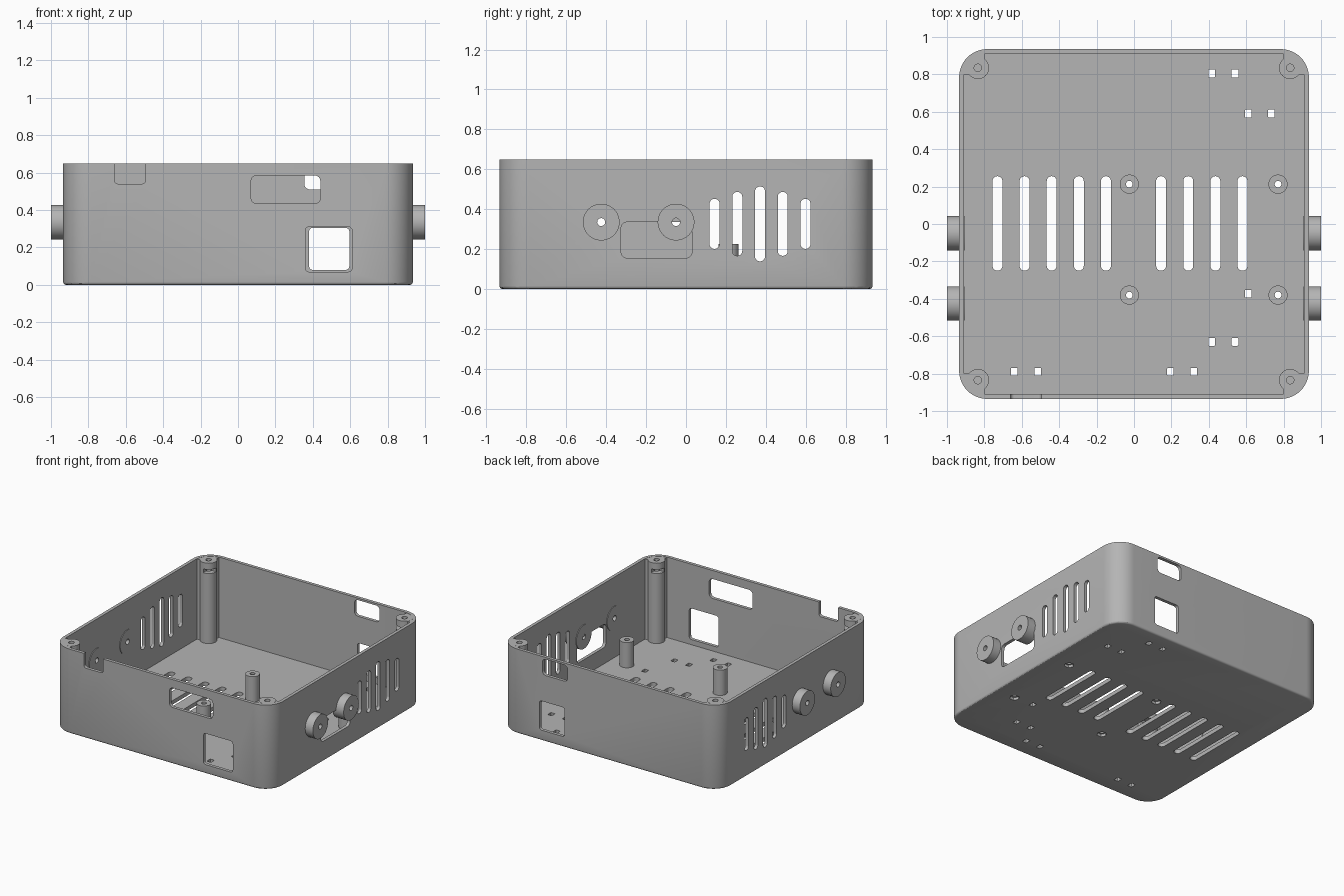
import bpy, bmesh, math
from mathutils import Vector

cube = bpy.data.objects.get("Cube")
if cube:
    bpy.data.objects.remove(cube)

grey = bpy.data.materials.new("grey plastic")
grey.use_nodes = True
GREY = (0.46, 0.46, 0.46, 1)
grey.diffuse_color = GREY
grey.node_tree.nodes["Principled BSDF"].inputs["Base Color"].default_value = GREY

H, WALL, HALF = 0.65, 0.025, 0.935
PLACE = {"x": lambda u, v, d: (d, u, v),
         "y": lambda u, v, d: (u, d, v),
         "z": lambda u, v, d: (u, v, d)}


def rounded(u, v, w, h, r, seg=8):
    """Outline of a rounded rectangle centred on (u, v)."""
    pts = []
    for k, (su, sv) in enumerate([(1, 1), (-1, 1), (-1, -1), (1, -1)]):
        cu, cv = u + su * (w / 2 - r), v + sv * (h / 2 - r)
        for i in range(seg + 1):
            a = (k + i / seg) * math.pi / 2
            pts.append((cu + r * math.cos(a), cv + r * math.sin(a)))
    return pts


def span(u0, u1, v0, v1, r=0.02):
    return rounded((u0 + u1) / 2, (v0 + v1) / 2, u1 - u0, v1 - v0, r)


def circle(u, v, r, n=40):
    return [(u + r * math.cos(2 * math.pi * i / n), v + r * math.sin(2 * math.pi * i / n))
            for i in range(n)]


def extrude(bm, axis, outline, lo, hi):
    """Add a closed prism of the outline between lo and hi on the axis."""
    pts = [p for i, p in enumerate(outline)
           if (Vector(p) - Vector(outline[i - 1])).length > 1e-4]
    a, b = [[bm.verts.new(PLACE[axis](u, v, d)) for u, v in pts] for d in (lo, hi)]
    faces = [bm.faces.new(a), bm.faces.new(b)]
    for i in range(len(pts)):
        faces.append(bm.faces.new((a[i - 1], a[i], b[i], b[i - 1])))
    bmesh.ops.recalc_face_normals(bm, faces=faces)


def make(name, prisms, bevel=0):
    bm = bmesh.new()
    for p in prisms:
        extrude(bm, *p)
    if bevel:
        low = [e for e in bm.edges if all(v.co.z < 0.001 for v in e.verts)]
        bmesh.ops.bevel(bm, geom=low, offset=bevel, segments=3, profile=0.5, affect="EDGES")
    mesh = bpy.data.meshes.new(name)
    bm.to_mesh(mesh)
    bm.free()
    mesh.materials.append(grey)
    obj = bpy.data.objects.new(name, mesh)
    bpy.context.collection.objects.link(obj)
    return obj


def cut(obj, prisms):
    """Subtract prisms from the object and bake the result."""
    tool = make("cutter", prisms)
    tool.hide_render = True
    mod = obj.modifiers.new("cut", "BOOLEAN")
    mod.operation, mod.solver, mod.object = "DIFFERENCE", "EXACT", tool
    deps = bpy.context.evaluated_depsgraph_get()
    mesh = bpy.data.meshes.new_from_object(obj.evaluated_get(deps))
    obj.modifiers.clear()
    obj.data = mesh
    bpy.data.objects.remove(tool)


# Open tray with rounded corners
shell = make("case_shell", [("z", rounded(0, 0, 2 * HALF, 2 * HALF, 0.15, 14), 0, H)], 0.015)
inner = 2 * (HALF - WALL)
cut(shell, [("z", rounded(0, 0, inner, inner, 0.125, 14), 0.03, H + 0.1)])

# Floor vents, tie holes and screw holes
floor = (-0.1, 0.1)
standoffs = [(x, y) for x in (-0.025, 0.77) for y in (-0.38, 0.213)]
vents = [-0.73 + 0.145 * i for i in range(5)] + [0.145 + 0.145 * i for i in range(4)]
pairs = [(0.415, 0.805), (0.61, 0.59), (0.415, -0.63), (-0.64, -0.79), (0.195, -0.79)]
ties = [(x + dx, y) for x, y in pairs for dx in (0, 0.125)] + [(0.61, -0.373)]
cuts = [("z", rounded(x, 0.003, 0.053, 0.505, 0.026), *floor) for x in vents]
cuts += [("z", rounded(x, y, 0.035, 0.042, 0.003, 2), *floor) for x, y in ties]
cuts += [("z", circle(x, y, 0.035, 6), *floor) for x, y in standoffs]
cut(shell, cuts)

# Side vents and side port
knob_y, knob_z = (-0.425, -0.05), 0.335
cuts = []
for i, tall in enumerate((0.25, 0.32, 0.375, 0.32, 0.25)):
    for side in (-1, 1):
        d = sorted((side * 0.85, side * 1.05))
        cuts.append(("x", rounded(0.143 + 0.114 * i, 0.326, 0.05, tall, 0.024), *d))
cuts.append(("x", span(-0.325, 0.03, 0.155, 0.335, 0.03), 0.85, 1.05))
cuts.append(("x", circle(knob_y[0], knob_z, 0.02, 20), -1.05, -0.85))
cuts.append(("x", circle(knob_y[1], knob_z, 0.02, 20), -1.05, -0.85))
cuts.append(("x", circle(knob_y[0], knob_z, 0.02, 20), 0.85, 1.05))

# Front and back ports
cuts += [("y", span(*s), -1.05, -0.85) for s in (
    (-0.66, -0.495, 0.54, 0.8), (0.07, 0.44, 0.435, 0.585, 0.03), (0.36, 0.61, 0.07, 0.31))]
cuts += [("y", span(*s), 0.85, 1.05) for s in (
    (0.355, 0.57, 0.51, 0.635, 0.03), (0.38, 0.595, 0.08, 0.305, 0.02))]
cut(shell, cuts)
parts = [shell]

# Round bosses on the sides, bored through
for side, label in ((1, "left"), (-1, "right")):
    for y, place in zip(knob_y, ("front", "rear")):
        d = sorted((side * 0.905, side * 1.0))
        boss = make(f"{label}_{place}_boss", [("x", circle(y, knob_z, 0.092, 48), *d)])
        cut(boss, [("x", circle(y, knob_z, 0.02, 20), -1.1, 1.1)])
        parts.append(boss)

# Board standoffs with nut pockets underneath
for i, (x, y) in enumerate(standoffs):
    post = make(f"standoff_{i + 1}", [("z", circle(x, y, 0.051), 0.02, 0.225)])
    cut(post, [("z", circle(x, y, 0.018, 20), 0, 0.3)])
    parts.append(post)

# Corner screw posts with nut slots, webbed to the walls
for sx in (-1, 1):
    for sy in (-1, 1):
        x, y = sx * 0.835, sy * 0.835
        name = ("left" if sx > 0 else "right") + ("_rear" if sy > 0 else "_front")
        post = make(name + "_corner_post", [("z", circle(x, y, 0.06), 0.02, 0.649)])
        cut(post, [("z", circle(x, y, 0.02, 20), 0.4, 0.7)])
        cut(post, [("z", rounded(x - sx * 0.03, y - sy * 0.03, 0.07, 0.07, 0.01, 2), 0.57, 0.6)])
        near, far = (0.80, 0.85), (0.86, 0.915)
        webs = []
        for us, vs in ((far, near), (near, far)):
            u, v = sorted(sx * a for a in us), sorted(sy * a for a in vs)
            webs.append(("z", span(*u, *v, 0.003), 0.02, 0.648))
        parts += [post, make(name + "_corner_web", webs)]

bpy.ops.object.select_all(action="DESELECT")
for obj in parts:
    obj.select_set(True)
bpy.context.view_layer.objects.active = shell
bpy.ops.object.shade_smooth_by_angle(angle=math.radians(30))
